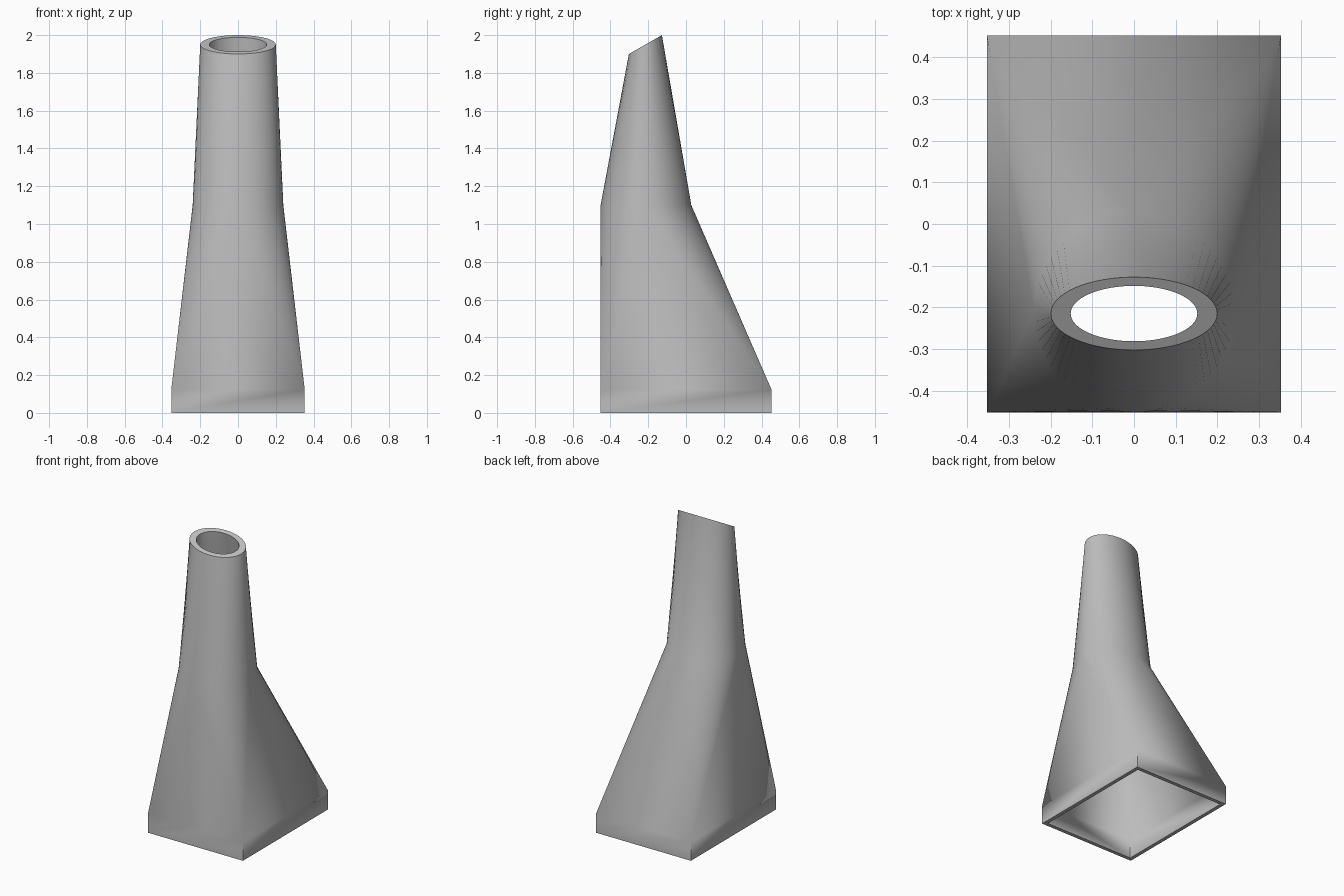
import bpy, bmesh, math

cube = bpy.data.objects.get("Cube")
if cube:
    bpy.data.objects.remove(cube, do_unlink=True)

SEGMENTS = 64
QUARTER = SEGMENTS // 4

grey = bpy.data.materials.new("plain grey")
grey.use_nodes = True
grey.diffuse_color = (0.5, 0.5, 0.5, 1)
grey.node_tree.nodes["Principled BSDF"].inputs["Base Color"].default_value = grey.diffuse_color

bm = bmesh.new()


def rectangle(x, y, z):
    # Corners in counter-clockwise order, starting in the +x +y quadrant
    return [bm.verts.new((sx * x, sy * y, z)) for sx, sy in ((1, 1), (-1, 1), (-1, -1), (1, -1))]


def ellipse(rx, ry, cy, z, rise=0):
    # Ring whose height climbs towards the back by rise
    ring = []
    for i in range(SEGMENTS):
        a = math.tau * i / SEGMENTS
        ring.append(bm.verts.new((rx * math.cos(a), cy + ry * math.sin(a), z + rise * math.sin(a))))
    return ring


def bridge(lower, upper):
    n = len(lower)
    for i in range(n):
        j = (i + 1) % n
        bm.faces.new((lower[i], lower[j], upper[j], upper[i]))


def square_to_round(corners, ring):
    # Conical fan at each corner, flat triangle on each side
    for q in range(4):
        for i in range(q * QUARTER, (q + 1) * QUARTER):
            bm.faces.new((corners[q], ring[(i + 1) % SEGMENTS], ring[i]))
        bm.faces.new((corners[q], corners[(q + 1) % 4], ring[(q + 1) * QUARTER % SEGMENTS]))


def skin(wall, neck_radius, mouth_scale):
    # One continuous surface from the rectangular foot to the slanted mouth
    foot = rectangle(0.353 - wall, 0.452 - wall, 0)
    shoulder = rectangle(0.353 - wall, 0.452 - wall, 0.125)
    neck = ellipse(neck_radius, neck_radius, -0.212, 1.1)
    mouth = ellipse(0.2 * mouth_scale, 0.0875 * mouth_scale, -0.215, 1.95, 0.05 * mouth_scale)
    bridge(foot, shoulder)
    square_to_round(shoulder, neck)
    bridge(neck, mouth)
    return foot, mouth


# Outer and inner walls joined by rims at the foot and the mouth
outer_foot, outer_mouth = skin(0, 0.24, 1)
inner_foot, inner_mouth = skin(0.025, 0.2, 0.76)
bridge(inner_foot, outer_foot)
bridge(outer_mouth, inner_mouth)
bmesh.ops.recalc_face_normals(bm, faces=bm.faces)

mesh = bpy.data.meshes.new("hollow_transition_duct")
bm.to_mesh(mesh)
bm.free()
mesh.materials.append(grey)
duct = bpy.data.objects.new("hollow_transition_duct", mesh)
bpy.context.collection.objects.link(duct)

bpy.ops.object.select_all(action="DESELECT")
duct.select_set(True)
bpy.context.view_layer.objects.active = duct
bpy.ops.object.shade_smooth_by_angle(angle=math.radians(30))
